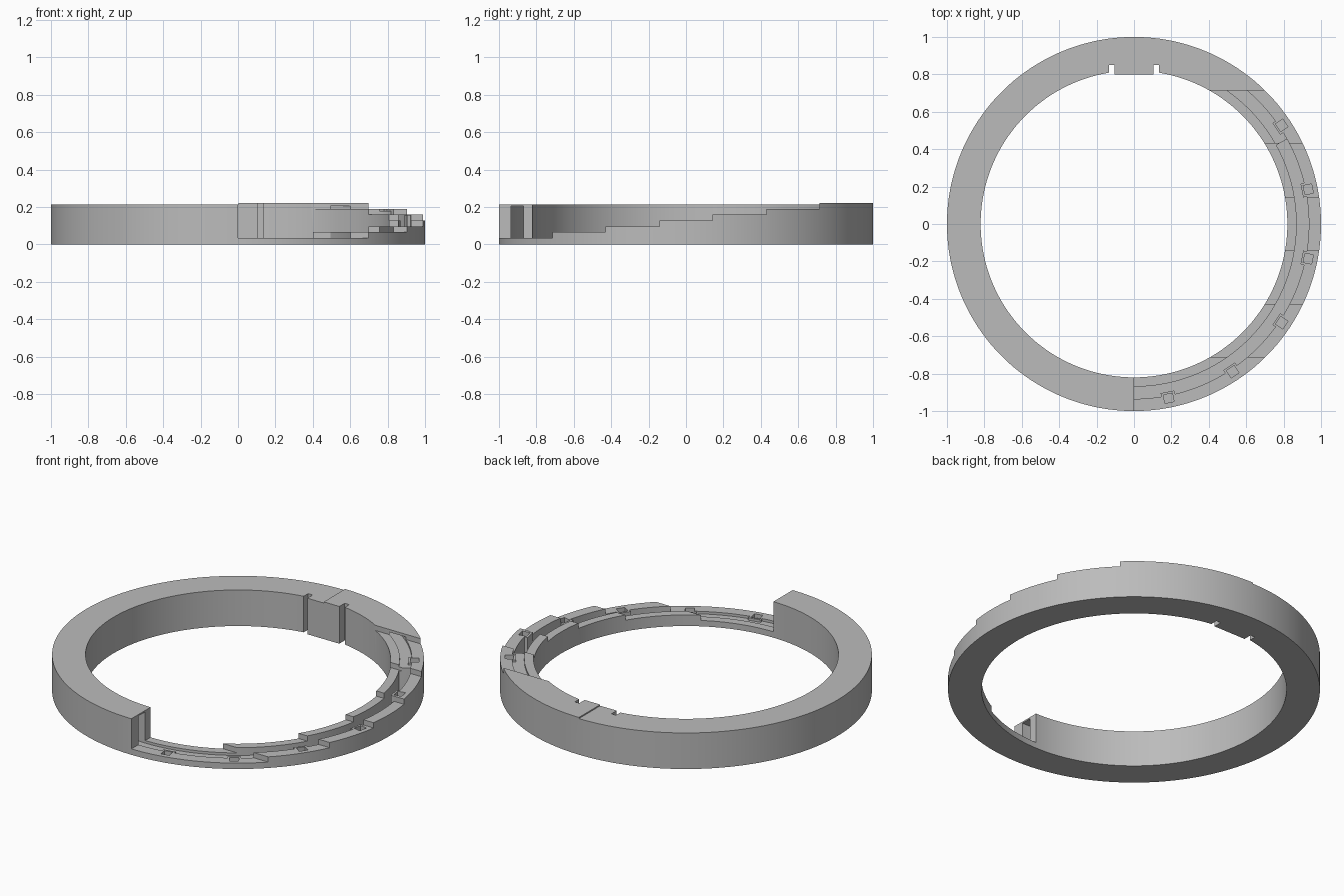
import bpy, bmesh
from math import radians, sin, cos, pi
from mathutils import Matrix, Vector

old = bpy.data.objects.get("Cube")
if old:
    bpy.data.objects.remove(old, do_unlink=True)

mat = bpy.data.materials.new("plain grey")
mat.use_nodes = True
grey = (0.5, 0.5, 0.5, 1)
mat.diffuse_color = grey
mat.node_tree.nodes["Principled BSDF"].inputs["Base Color"].default_value = grey

STEP_Y = [-0.715, -0.43, -0.143, 0.143, 0.43, 0.715]
LOW, RISE = 0.035, 0.031
INNER, OUTER = 0.82, 1.0
SEGMENTS = 180


def level(y):
    """Height of the stair at a given y."""
    return LOW + RISE * sum(y > s for s in STEP_Y)


def to_object(bm, name):
    bmesh.ops.recalc_face_normals(bm, faces=bm.faces)
    mesh = bpy.data.meshes.new(name)
    bm.to_mesh(mesh)
    bm.free()
    mesh.materials.append(mat)
    obj = bpy.data.objects.new(name, mesh)
    bpy.context.collection.objects.link(obj)
    return obj


def prism(name, points, direction):
    """Closed solid swept from a polygon along a direction."""
    bm = bmesh.new()
    near = [bm.verts.new(p) for p in points]
    far = [bm.verts.new(Vector(p) + Vector(direction)) for p in points]
    bm.faces.new(near)
    bm.faces.new(far[::-1])
    for i in range(len(near)):
        j = (i + 1) % len(near)
        bm.faces.new((near[j], near[i], far[i], far[j]))
    return to_object(bm, name)


def arc_block(name, r0, r1, z0, z1, a0, a1):
    """Curved bar between two radii and two angles."""
    n = max(4, round((a1 - a0) / 2))
    angles = [radians(a0 + (a1 - a0) * i / n) for i in range(n + 1)]
    points = [(r1 * cos(a), r1 * sin(a), z0) for a in angles]
    points += [(r0 * cos(a), r0 * sin(a), z0) for a in reversed(angles)]
    return prism(name, points, (0, 0, z1 - z0))


def box(name, x0, x1, y0, y1, z0, z1, turn=0):
    bm = bmesh.new()
    bmesh.ops.create_cube(bm, size=1)
    place = (Matrix.Rotation(radians(turn), 4, "Z")
             @ Matrix.Translation(((x0 + x1) / 2, (y0 + y1) / 2, (z0 + z1) / 2))
             @ Matrix.Diagonal((x1 - x0, y1 - y0, z1 - z0, 1)))
    bm.transform(place)
    return to_object(bm, name)


def combine(target, tool, operation="DIFFERENCE"):
    """Apply a boolean and discard the tool."""
    mod = target.modifiers.new("shape", "BOOLEAN")
    mod.operation, mod.solver, mod.object = operation, "EXACT", tool
    bpy.context.view_layer.objects.active = target
    bpy.ops.object.modifier_apply(modifier=mod.name)
    bpy.data.objects.remove(tool, do_unlink=True)


# Full ring blank
bm = bmesh.new()
top = level(1)
loops = []
for r, z in ((INNER, 0), (OUTER, 0), (OUTER, top), (INNER, top)):
    loops.append([bm.verts.new((r * cos(2 * pi * i / SEGMENTS), r * sin(2 * pi * i / SEGMENTS), z))
                  for i in range(SEGMENTS)])
for k in range(4):
    a, b = loops[k], loops[(k + 1) % 4]
    for i in range(SEGMENTS):
        j = (i + 1) % SEGMENTS
        bm.faces.new((a[i], a[j], b[j], b[i]))
ring = to_object(bm, "stepped_ring")

# Flat pad on the inside of the back, with a slot on each side
combine(ring, box("pad", -0.12, 0.12, 0.8, 0.9, 0, top), "UNION")
for s in (-1, 1):
    x = s * 0.12
    combine(ring, box("slot", x - 0.015, x + 0.015, 0.7, 0.85, -0.1, 0.4))

# Stair cut through the right half
edges = [-1.2] + STEP_Y
profile = [(0, -1.2, 0.4)]
for y0, y1 in zip(edges, STEP_Y):
    h = level((y0 + y1) / 2)
    profile += [(0, y0, h), (0, y1, h)]
profile.append((0, STEP_Y[-1], 0.4))
combine(ring, prism("stair_cutter", profile, (1.2, 0, 0)))

# Left half sits slightly lower than the top step
combine(ring, box("left_trim", -1.2, 0.003, -1.2, 1.2, 0.214, 0.4))

# Channel between the two stepped rims, running on under the closed half
combine(ring, arc_block("deep_channel", 0.87, 0.935, 0.02, 0.205, -150, 29))
combine(ring, arc_block("shallow_channel", 0.87, 0.935, 0.178, 0.205, 27, 60))

# Square sockets along the outer rim
for i in range(6):
    turn = -78.75 + 22.5 * i
    h = level(0.95 * sin(radians(turn)))
    combine(ring, box("socket", 0.915, 0.985, -0.037, 0.037, 0.015, h - 0.001, turn), "UNION")
    combine(ring, box("socket_hole", 0.927, 0.973, -0.025, 0.025, max(0.012, h - 0.03), h + 0.02, turn))

bpy.ops.object.select_all(action="DESELECT")
ring.select_set(True)
bpy.context.view_layer.objects.active = ring
bpy.ops.object.shade_smooth_by_angle(angle=radians(30))
